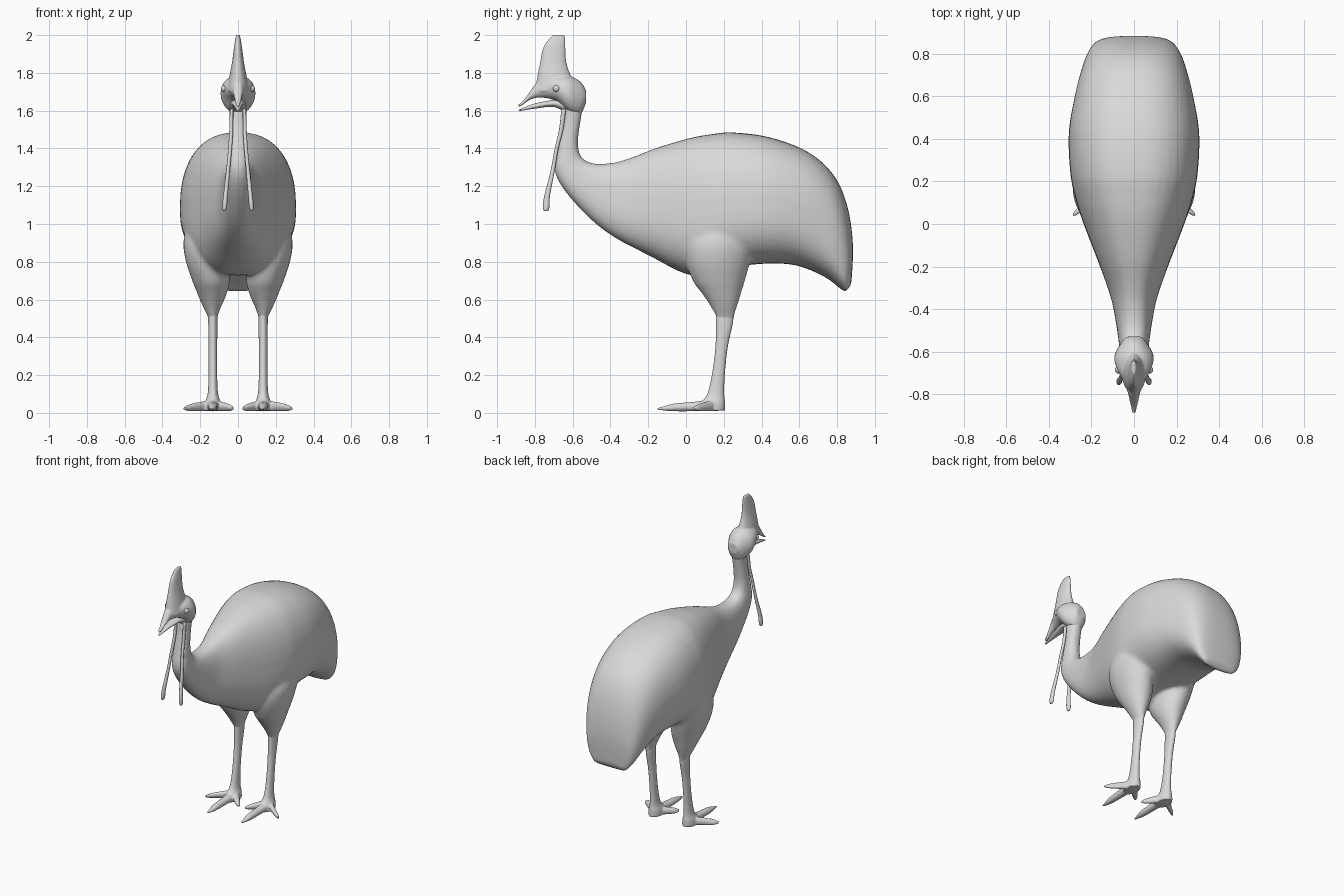
import bpy, bmesh, math
from mathutils import Vector

grey = bpy.data.materials.new("plain grey")
grey.diffuse_color = (0.7, 0.7, 0.7, 1)


def spline(rows, steps):
    """Smoothly resample a list of equal-length tuples."""
    out = []
    for i in range(len(rows) - 1):
        p0, p1, p2 = rows[max(i - 1, 0)], rows[i], rows[i + 1]
        p3 = rows[min(i + 2, len(rows) - 1)]
        for s in range(steps):
            t = s / steps
            out.append(tuple(
                0.5 * (2 * b + (c - a) * t + (2 * a - 5 * b + 4 * c - d) * t * t
                       + (3 * b - a - 3 * c + d) * t ** 3)
                for a, b, c, d in zip(p0, p1, p2, p3)))
    return out + [rows[-1]]


def loft(bm, rows, power=2.0, mid=0.5, sides=24, steps=4):
    """Skin closed rings; each row is (x, y1, z1, y2, z2, half_width)."""
    part = bmesh.new()
    rings = []
    for x, y1, z1, y2, z2, w in spline(rows, steps):
        a, b = Vector((x, y1, z1)), Vector((x, y2, z2))
        c = b.lerp(a, mid)
        ring = []
        for k in range(sides):
            t = 2 * math.pi * k / sides
            u, v = math.cos(t), math.sin(t)
            u = math.copysign(abs(u) ** (2 / power), u)
            v = math.copysign(abs(v) ** (2 / power), v)
            p = c + (a - c if v > 0 else b - c) * abs(v)
            p.x += max(w, 0.002) * u
            ring.append(part.verts.new(p))
        rings.append(ring)
    for r, q in zip(rings, rings[1:]):
        for k in range(sides):
            n = (k + 1) % sides
            part.faces.new((r[k], r[n], q[n], q[k]))
    part.faces.new(rings[0])
    part.faces.new(rings[-1])
    bmesh.ops.recalc_face_normals(part, faces=part.faces)
    tmp = bpy.data.meshes.new("tmp")
    part.to_mesh(tmp)
    part.free()
    bm.from_mesh(tmp)
    bpy.data.meshes.remove(tmp)


def finish(name, bm, voxel=0, smooth=0, mirror=False):
    for f in bm.faces:
        f.smooth = True
    me = bpy.data.meshes.new(name)
    bm.to_mesh(me)
    bm.free()
    me.materials.append(grey)
    ob = bpy.data.objects.new(name, me)
    bpy.context.collection.objects.link(ob)
    if voxel:  # fuse the overlapping shells and soften the joins
        m = ob.modifiers.new("fuse", 'REMESH')
        m.mode, m.voxel_size, m.use_smooth_shade = 'VOXEL', voxel, True
        s = ob.modifiers.new("soften", 'SMOOTH')
        s.factor, s.iterations = 0.5, smooth
    if mirror:
        ob.modifiers.new("mirror", 'MIRROR')
    return ob


# Neck, body and drooping tail, then thighs
bm = bmesh.new()
loft(bm, [
    (0, -.535, 1.67, -.645, 1.64, .05), (0, -.56, 1.53, -.655, 1.53, .045),
    (0, -.572, 1.42, -.68, 1.41, .05), (0, -.55, 1.35, -.697, 1.29, .058),
    (0, -.485, 1.32, -.645, 1.18, .068), (0, -.38, 1.325, -.515, 1.035, .085),
    (0, -.28, 1.355, -.38, .93, .11), (0, -.15, 1.405, -.19, .83, .17),
    (0, .02, 1.455, .0, .735, .24), (0, .13, 1.475, .12, .735, .277),
    (0, .245, 1.485, .24, .77, .3), (0, .44, 1.46, .42, .79, .307),
    (0, .64, 1.385, .56, .785, .28), (0, .778, 1.265, .66, .755, .25),
    (0, .853, 1.10, .75, .71, .22), (0, .884, .89, .82, .655, .18),
    (0, .875, .68, .845, .638, .13)], power=2.45, mid=.42, sides=40)
for side in (-1, 1):
    loft(bm, [
        (side * .133, .16, .47, .25, .47, .021),
        (side * .133, .16, .5, .255, .5, .023),
        (side * .137, .137, .55, .267, .55, .043),
        (side * .137, .107, .6, .283, .6, .066),
        (side * .138, .07, .65, .297, .65, .085),
        (side * .143, .035, .7, .313, .7, .1),
        (side * .158, .0, .8, .34, .8, .118),
        (side * .165, .0, .9, .36, .9, .125),
        (side * .15, .06, 1.0, .33, 1.0, .12)])
finish("body", bm, .011, 12)

# Skull with tall thin crest and upper beak
bm = bmesh.new()
loft(bm, [
    (0, -.53, 1.71, -.53, 1.64, .035), (0, -.56, 1.755, -.56, 1.58, .062),
    (0, -.62, 1.785, -.62, 1.59, .092), (0, -.68, 1.785, -.68, 1.645, .082),
    (0, -.73, 1.775, -.73, 1.665, .055), (0, -.79, 1.75, -.79, 1.668, .03),
    (0, -.83, 1.695, -.83, 1.655, .021), (0, -.865, 1.65, -.865, 1.63, .014),
    (0, -.888, 1.632, -.888, 1.618, .009)])
loft(bm, [
    (0, -.575, 1.72, -.80, 1.70, .06), (0, -.605, 1.775, -.79, 1.765, .048),
    (0, -.632, 1.85, -.772, 1.86, .032), (0, -.638, 1.93, -.758, 1.93, .022),
    (0, -.638, 1.975, -.73, 1.975, .015), (0, -.645, 2.003, -.705, 2.0, .009)])
finish("head_and_crest", bm, .005, 5)

# Open lower beak
bm = bmesh.new()
loft(bm, [
    (0, -.64, 1.665, -.64, 1.59, .045), (0, -.70, 1.657, -.70, 1.62, .036),
    (0, -.80, 1.638, -.80, 1.611, .02), (0, -.885, 1.605, -.885, 1.597, .006)], sides=16)
finish("lower_beak", bm)

# Eyes
bm = bmesh.new()
bmesh.ops.create_uvsphere(bm, u_segments=16, v_segments=10, radius=.019)
bmesh.ops.translate(bm, verts=bm.verts, vec=(.071, -.685, 1.717))
finish("eye", bm, mirror=True)

# Hanging throat wattles
bm = bmesh.new()
loft(bm, [
    (.034, -.635, 1.61, -.66, 1.61, .009), (.036, -.65, 1.5, -.672, 1.5, .01),
    (.042, -.675, 1.4, -.695, 1.4, .01), (.053, -.695, 1.28, -.717, 1.28, .01),
    (.066, -.72, 1.15, -.75, 1.15, .012), (.071, -.723, 1.09, -.758, 1.09, .012),
    (.073, -.73, 1.068, -.752, 1.068, .006)], sides=12)
finish("wattle", bm, mirror=True)

# Shank and three splayed toes
bm = bmesh.new()
loft(bm, [
    (.133, .158, .54, .25, .54, .025), (.133, .158, .48, .25, .48, .025),
    (.133, .155, .35, .222, .35, .023), (.133, .136, .2, .206, .2, .023),
    (.133, .112, .1, .203, .1, .028), (.133, .08, .055, .207, .055, .042),
    (.133, .07, .012, .207, .012, .046)])
loft(bm, [
    (.133, .15, .075, .15, .008, .04), (.133, .05, .06, .05, .008, .028),
    (.133, -.06, .05, -.06, .008, .023), (.133, -.115, .036, -.115, .012, .014),
    (.133, -.152, .027, -.152, .017, .006)], sides=16)
for s in (-1, 1):
    tip = .152 if s > 0 else .105
    loft(bm, [
        (.133, .16, .07, .16, .008, .03),
        (.133 + s * tip * .45, .10, .058, .11, .008, .028),
        (.133 + s * tip * .78, .06, .046, .075, .008, .022),
        (.133 + s * tip, .035, .03, .045, .014, .008)], sides=16)
finish("leg_and_foot", bm, .006, 4, mirror=True)
